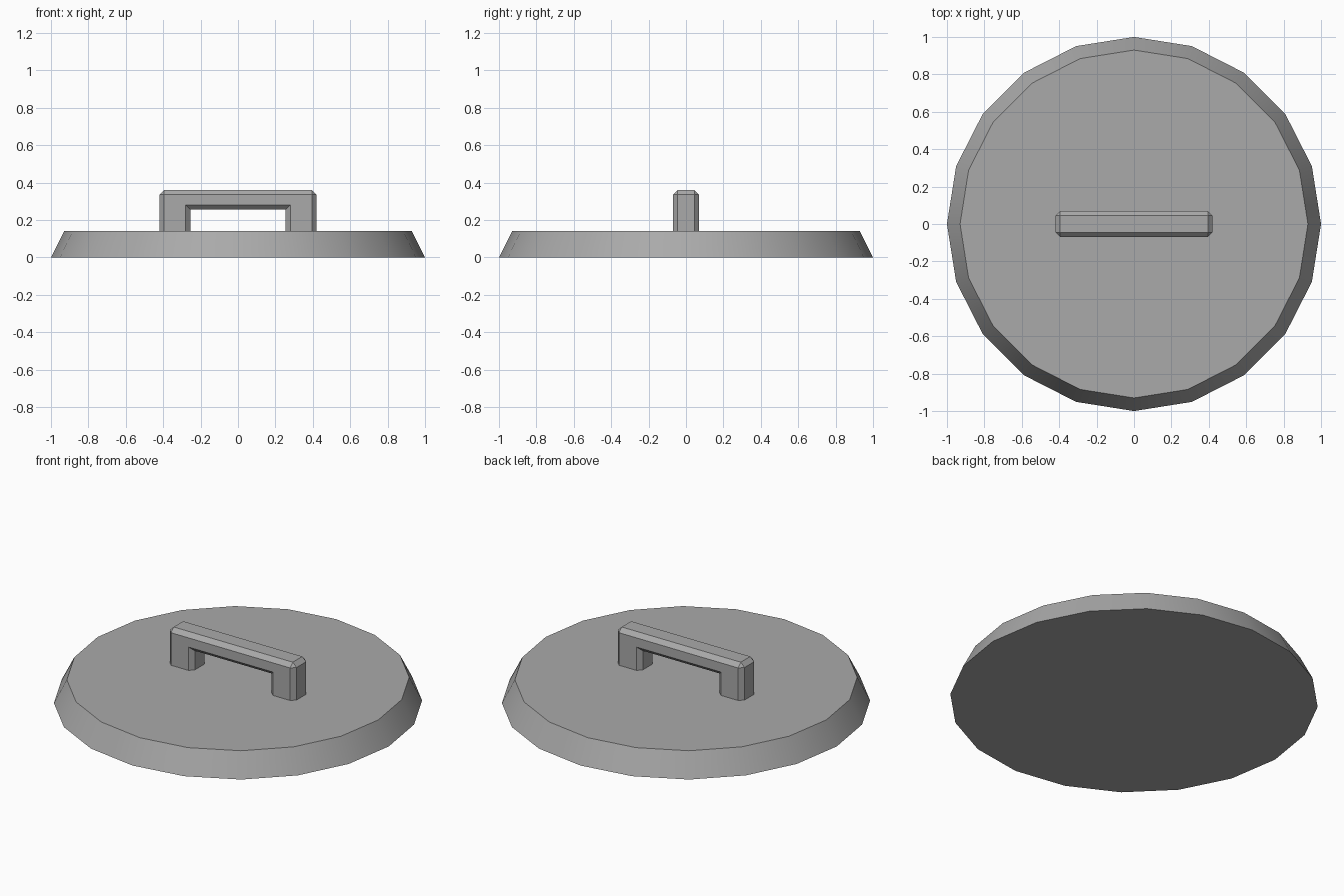
import bpy, bmesh, math
from mathutils import Vector

if "Cube" in bpy.data.objects:
    bpy.data.objects.remove(bpy.data.objects["Cube"])

metal = bpy.data.materials.new("mid_grey")
metal.diffuse_color = (0.4, 0.4, 0.4, 1)
metal.use_nodes = True
metal.node_tree.nodes["Principled BSDF"].inputs["Base Color"].default_value = metal.diffuse_color


def add_object(name, bm):
    bmesh.ops.recalc_face_normals(bm, faces=bm.faces[:])
    mesh = bpy.data.meshes.new(name)
    bm.to_mesh(mesh)
    bm.free()
    mesh.materials.append(metal)
    obj = bpy.data.objects.new(name, mesh)
    bpy.context.collection.objects.link(obj)
    return obj


# Lid plate: 20-sided tapered disc
SIDES, HEIGHT = 20, 0.14
bm = bmesh.new()
rings = []
for radius, z in ((1.0, 0.0), (0.93, HEIGHT)):
    rings.append([bm.verts.new((radius * math.cos(a), radius * math.sin(a), z))
                  for a in (i * math.tau / SIDES for i in range(SIDES))])
    bm.faces.new(rings[-1])
for i in range(SIDES):
    j = (i + 1) % SIDES
    bm.faces.new((rings[0][i], rings[0][j], rings[1][j], rings[1][i]))
lid = add_object("lid_plate", bm)
bpy.context.view_layer.objects.active = lid
lid.select_set(True)
bpy.ops.object.shade_smooth_by_angle(angle=math.radians(30))

# Handle: U-shaped profile, extruded in depth, with chamfered outer edges
OUT, INN, TOP, UNDER, BASE, HALF = 0.42, 0.255, 0.36, 0.255, HEIGHT, 0.07
half_profile = [(OUT, BASE), (OUT, TOP)]
inner = [(INN, UNDER), (INN, BASE)]
profile = ([(-x, z) for x, z in half_profile] + half_profile[::-1]
           + inner[::-1] + [(-x, z) for x, z in inner])
bm = bmesh.new()
face = bm.faces.new([bm.verts.new((x, -HALF, z)) for x, z in profile])
extruded = bmesh.ops.extrude_face_region(bm, geom=[face], use_keep_orig=True)
moved = [v for v in extruded["geom"] if isinstance(v, bmesh.types.BMVert)]
bmesh.ops.translate(bm, verts=moved, vec=Vector((0, 2 * HALF, 0)))
bmesh.ops.recalc_face_normals(bm, faces=bm.faces[:])


def is_chamfered(edge):
    a, b = (v.co for v in edge.verts)
    on_lid = max(a.z, b.z) < BASE + 0.001
    return not on_lid and edge.is_convex


bmesh.ops.bevel(bm, geom=[e for e in bm.edges if is_chamfered(e)],
                offset=0.025, offset_type='OFFSET', segments=1,
                profile=0.5, affect='EDGES', clamp_overlap=True)
add_object("handle", bm)
